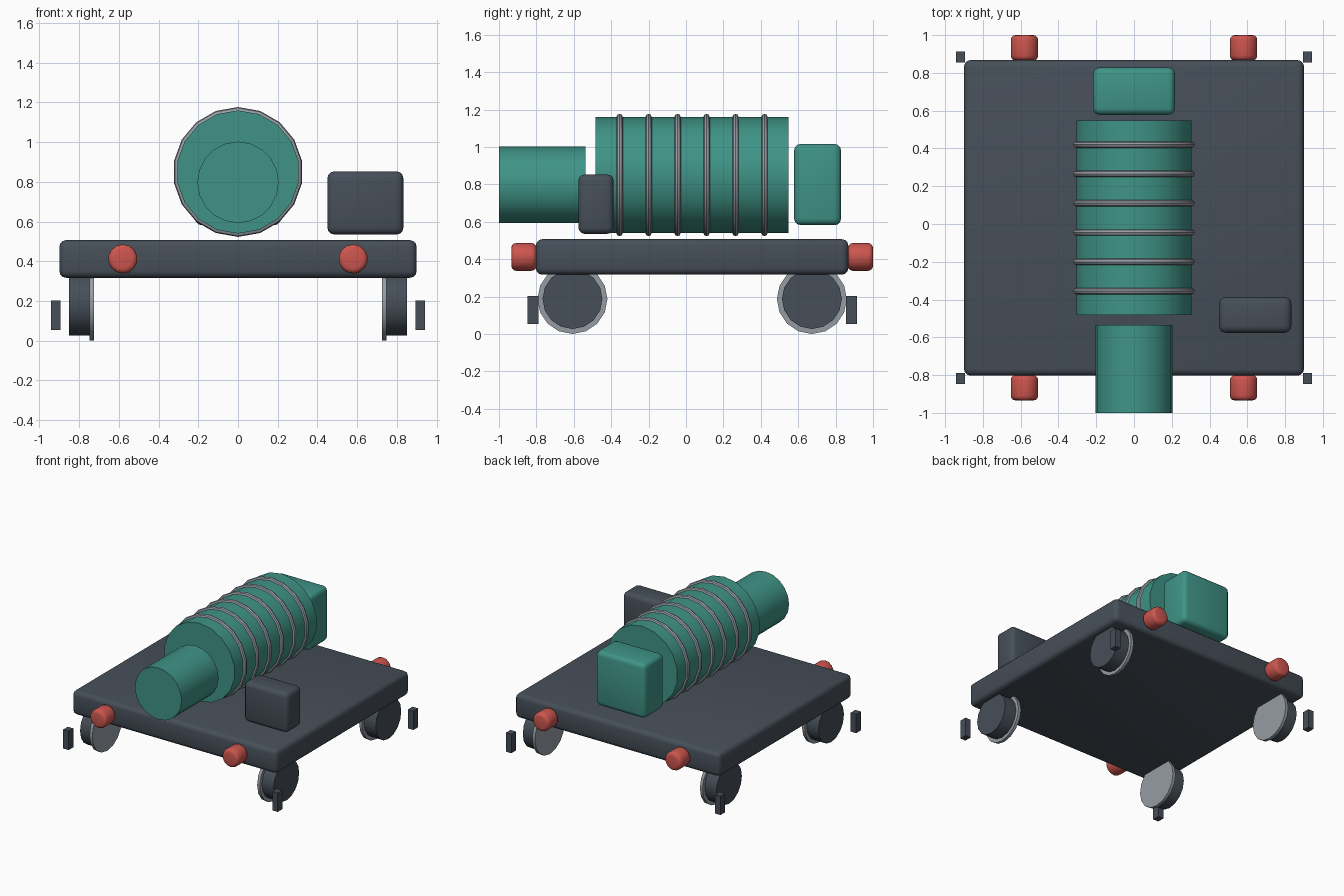
import bpy
import math
from mathutils import Matrix

if "Cube" in bpy.data.objects:
    bpy.data.objects.remove(bpy.data.objects["Cube"])


def material(name, rgb):
    m = bpy.data.materials.new(name)
    m.diffuse_color = (*rgb, 1)
    m.use_nodes = True
    m.node_tree.nodes["Principled BSDF"].inputs["Base Color"].default_value = m.diffuse_color
    return m


TEAL = material("teal paint", (0.050, 0.295, 0.240))
DARK = material("dark iron", (0.061, 0.077, 0.098))
RED = material("buffer red", (0.61, 0.092, 0.077))
STEEL = material("pale steel", (0.305, 0.335, 0.375))


def finish(ob, name, mat, bevel=0.0, segments=3):
    """Name, colour, bevel and smooth the active object."""
    ob.name = name
    ob.data.materials.append(mat)
    if bevel:
        mod = ob.modifiers.new("rounded edges", "BEVEL")
        mod.width = bevel
        mod.segments = segments
        mod.limit_method = "ANGLE"
        mod.angle_limit = math.radians(40)
        bpy.ops.object.modifier_apply(modifier=mod.name)
    bpy.ops.object.shade_smooth_by_angle(angle=math.radians(35))
    return ob


def box(name, lo, hi, mat, bevel=0.0):
    size = [b - a for a, b in zip(lo, hi)]
    centre = [(a + b) / 2 for a, b in zip(lo, hi)]
    bpy.ops.mesh.primitive_cube_add(size=1)
    ob = bpy.context.object
    ob.data.transform(Matrix.Translation(centre) @ Matrix.Diagonal((*size, 1)))
    return finish(ob, name, mat, bevel)


def cylinder(name, axis, centre, radius, length, sides, mat, bevel=0.0):
    bpy.ops.mesh.primitive_cylinder_add(vertices=sides, radius=radius, depth=length)
    ob = bpy.context.object
    turn = Matrix.Rotation(math.pi / 2, 4, "X" if axis == "y" else "Y")
    ob.data.transform(Matrix.Translation(centre) @ turn)
    return finish(ob, name, mat, bevel)


MID = 0.033  # middle of the chassis along y

# Chassis
box("chassis_deck", (-0.9, -0.803, 0.317), (0.9, 0.868, 0.507), DARK, 0.035)

# Boiler, nose barrel and rear cab
cylinder("boiler", "y", (0, 0.032, 0.85), 0.31, 1.03, 18, TEAL)
cylinder("nose_barrel", "y", (0, -0.768, 0.798), 0.205, 0.464, 20, TEAL)
box("rear_cab", (-0.217, 0.578, 0.582), (0.217, 0.829, 1.016), TEAL, 0.035)

# Side tool box
box("tool_box", (0.45, -0.576, 0.535), (0.833, -0.387, 0.853), DARK, 0.035)

# Boiler bands
for i in range(6):
    bpy.ops.mesh.primitive_torus_add(major_segments=18, minor_segments=8,
                                     major_radius=0.31, minor_radius=0.017)
    ob = bpy.context.object
    ob.data.transform(Matrix.Translation((0, -0.355 + 0.155 * i, 0.85))
                      @ Matrix.Rotation(math.pi / 2, 4, "X")
                      @ Matrix.Rotation(math.pi / 2, 4, "Z"))
    finish(ob, f"boiler_band_{i + 1}", STEEL)

# Wheels, buffers and corner steps at all four corners
for sx, side in ((-1, "left"), (1, "right")):
    for sy, end in ((-1, "front"), (1, "rear")):
        tag = f"{end}_{side}"
        wy = MID + sy * 0.64
        cylinder(f"wheel_{tag}", "x", (sx * 0.797, wy, 0.187), 0.16, 0.106, 16, DARK)
        cylinder(f"wheel_flange_{tag}", "x", (sx * 0.736, wy, 0.187), 0.187, 0.024, 16, STEEL)
        cylinder(f"buffer_{tag}", "y", (sx * 0.58, MID + sy * 0.9, 0.412),
                 0.074, 0.134, 14, RED, 0.025)
        x, y = sx * 0.918, MID + sy * 0.851
        box(f"corner_step_{tag}", (x - 0.024, y - 0.029, 0.053),
            (x + 0.024, y + 0.029, 0.203), DARK)
